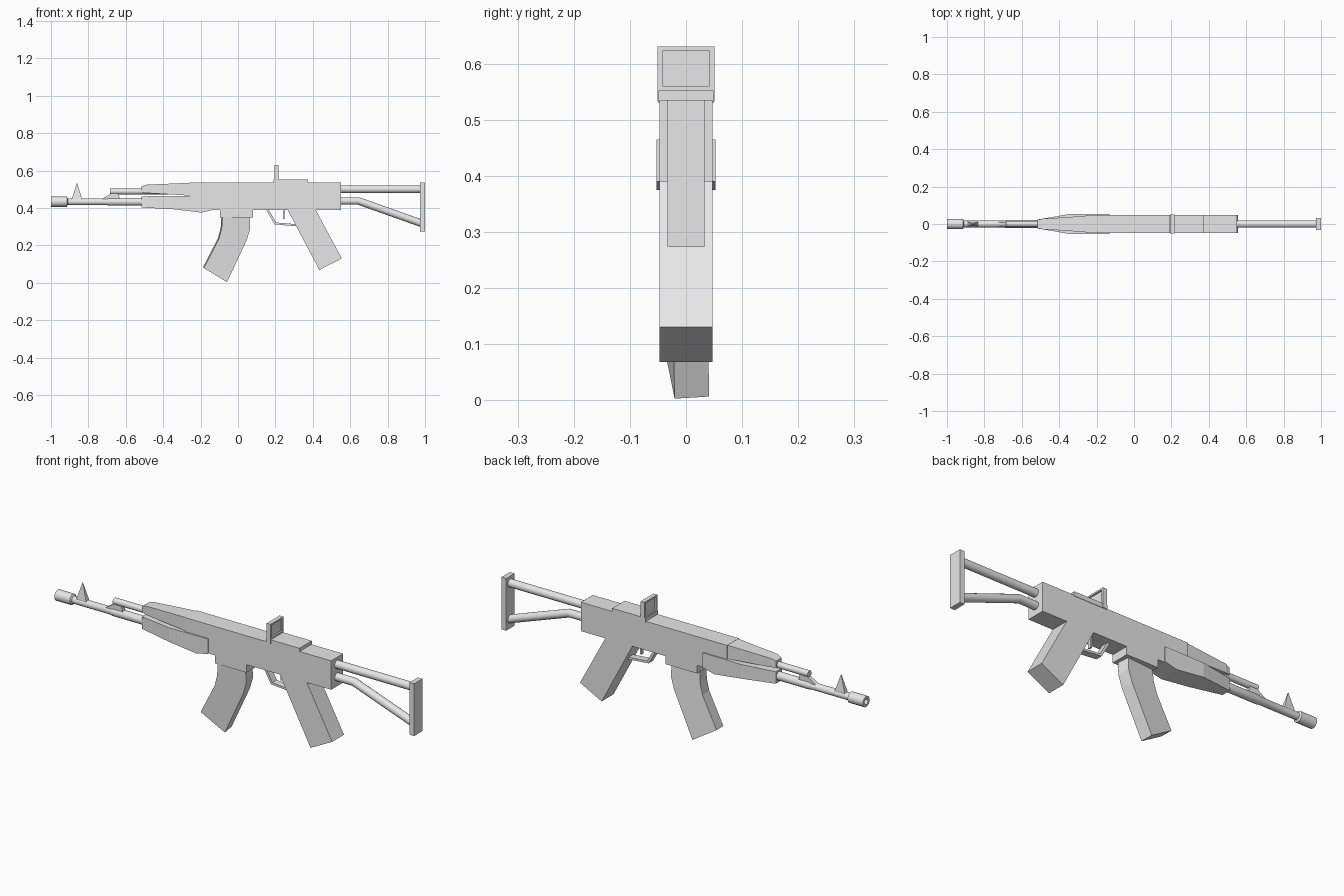
import bpy
import bmesh
import math
from mathutils import Matrix, Vector

if "Cube" in bpy.data.objects:
    bpy.data.objects.remove(bpy.data.objects["Cube"], do_unlink=True)

grey = bpy.data.materials.new("plain grey")
grey.use_nodes = True
grey.diffuse_color = (0.8, 0.8, 0.8, 1)
grey.node_tree.nodes["Principled BSDF"].inputs["Base Color"].default_value = grey.diffuse_color


def finish(name, bm, smooth=False):
    bmesh.ops.recalc_face_normals(bm, faces=bm.faces)
    mesh = bpy.data.meshes.new(name)
    bm.to_mesh(mesh)
    bm.free()
    mesh.materials.append(grey)
    obj = bpy.data.objects.new(name, mesh)
    bpy.context.collection.objects.link(obj)
    if smooth:
        bpy.ops.object.select_all(action='DESELECT')
        obj.select_set(True)
        bpy.context.view_layer.objects.active = obj
        bpy.ops.object.shade_smooth_by_angle(angle=math.radians(35))
    return obj


def skin(name, rings, cap=True, smooth=False):
    """Bridge equal-sized rings of points, optionally closing both ends."""
    bm = bmesh.new()
    loops = [[bm.verts.new(p) for p in ring] for ring in rings]
    n = len(loops[0])
    for a, b in zip(loops, loops[1:]):
        for i in range(n):
            j = (i + 1) % n
            bm.faces.new((a[i], a[j], b[j], b[i]))
    if cap:
        bm.faces.new(loops[0])
        bm.faces.new(loops[-1])
    return finish(name, bm, smooth)


def prism(name, outline, half):
    """Side outline in x and z, extruded across the width."""
    return skin(name, [[(x, y, z) for x, z in outline] for y in (-half, half)])


def box(name, x0, x1, half, z0, z1):
    return prism(name, [(x0, z0), (x1, z0), (x1, z1), (x0, z1)], half)


def loft(name, stations):
    """Rectangular sections: x, half width, bottom, top."""
    return skin(name, [[(x, -w, b), (x, w, b), (x, w, t), (x, -w, t)]
                       for x, w, b, t in stations])


def lathe(name, z, profile, sides=16):
    """Profile of x and radius turned about a lengthwise axis."""
    turns = [2 * math.pi * i / sides for i in range(sides)]
    return skin(name, [[(x, r * math.cos(a), z + r * math.sin(a)) for a in turns]
                       for x, r in profile], smooth=True)


def rod(name, path, radius, sides=16):
    """Round rod along a path of x and z, with mitred bends."""
    pts = [Vector((x, 0, z)) for x, z in path]
    rings = []
    for i, p in enumerate(pts):
        d = (pts[min(i + 1, len(pts) - 1)] - pts[max(i - 1, 0)]).normalized()
        up = Vector((-d.z, 0, d.x))
        rings.append([p + radius * (up * math.sin(a) + Vector((0, math.cos(a), 0)))
                      for a in (2 * math.pi * k / sides for k in range(sides))])
    return skin(name, rings, smooth=True)


# Receiver with magazine well and grip
prism("receiver_and_grip", [
    (-0.26, 0.535), (0.55, 0.535), (0.55, 0.39), (0.415, 0.39),
    (0.555, 0.13), (0.435, 0.068), (0.265, 0.39), (0.08, 0.39),
    (0.08, 0.35), (-0.095, 0.35), (-0.095, 0.39), (-0.26, 0.39)], 0.047)

# Curved magazine, sitting slightly askew
magazine = prism("magazine", [
    (-0.085, 0.37), (0.06, 0.37), (0.063, 0.29), (0.045, 0.23),
    (-0.06, 0.004), (-0.184, 0.08), (-0.105, 0.235), (-0.09, 0.29)], 0.031)
pivot = Vector((-0.02, 0, 0.35))
skew = (Matrix.Translation(pivot + Vector((0, -0.007, 0)))
        @ Matrix.Rotation(math.radians(5), 4, 'Z')
        @ Matrix.Rotation(math.radians(3.5), 4, 'X')
        @ Matrix.Translation(-pivot))
magazine.data.transform(skew)

# Handguards
loft("upper_handguard", [
    (-0.515, 0.022, 0.482, 0.515), (-0.49, 0.028, 0.48, 0.524),
    (-0.26, 0.043, 0.466, 0.534)])
loft("lower_handguard", [
    (-0.515, 0.024, 0.402, 0.462), (-0.345, 0.053, 0.393, 0.464),
    (-0.195, 0.053, 0.375, 0.465), (-0.13, 0.053, 0.39, 0.465)])

# Barrel with hollow muzzle, and gas tube
lathe("barrel", 0.433, [
    (-0.95, 0.014), (-1.0, 0.014), (-1.0, 0.027), (-0.915, 0.027),
    (-0.91, 0.018), (-0.70, 0.018), (-0.69, 0.021), (-0.50, 0.021)])
lathe("gas_tube", 0.488, [(-0.685, 0.016), (-0.25, 0.016)])
prism("gas_block", [
    (-0.73, 0.445), (-0.67, 0.483), (-0.64, 0.48), (-0.63, 0.445)], 0.011)

# Front sight spike
bm = bmesh.new()
bmesh.ops.create_cone(
    bm, cap_ends=True, segments=4, radius1=0.04, radius2=0, depth=0.09,
    matrix=Matrix.Translation((-0.861, 0, 0.49)) @ Matrix.Diagonal((1, 0.45, 1, 1))
    @ Matrix.Rotation(math.pi / 4, 4, 'Z'))
finish("front_sight", bm)

# Rear sight base, and framed window with a recessed pane
box("rear_sight_base", 0.19, 0.375, 0.049, 0.53, 0.552)
frame_rings = []
for x, half, low, high in ((0.203, 0.042, 0.56, 0.622), (0.195, 0.042, 0.56, 0.622),
                           (0.195, 0.051, 0.532, 0.63), (0.216, 0.051, 0.532, 0.63),
                           (0.216, 0.042, 0.56, 0.622), (0.208, 0.042, 0.56, 0.622)):
    frame_rings.append([(x, -half, low), (x, half, low), (x, half, high), (x, -half, high)])
skin("rear_sight_window", frame_rings)

# Trigger and guard
prism("trigger_guard", [
    (0.148, 0.395), (0.195, 0.312), (0.31, 0.302),
    (0.31, 0.313), (0.203, 0.322), (0.162, 0.395)], 0.018)
prism("trigger", [
    (0.243, 0.395), (0.254, 0.395), (0.249, 0.365), (0.249, 0.34), (0.241, 0.34),
    (0.24, 0.365)], 0.008)

# Skeleton stock
rod("upper_stock_rod", [(0.53, 0.5), (0.98, 0.5)], 0.02)
rod("lower_stock_rod", [(0.53, 0.437), (0.645, 0.437), (0.98, 0.318)], 0.02)
box("butt_plate", 0.974, 1.0, 0.033, 0.273, 0.535)
